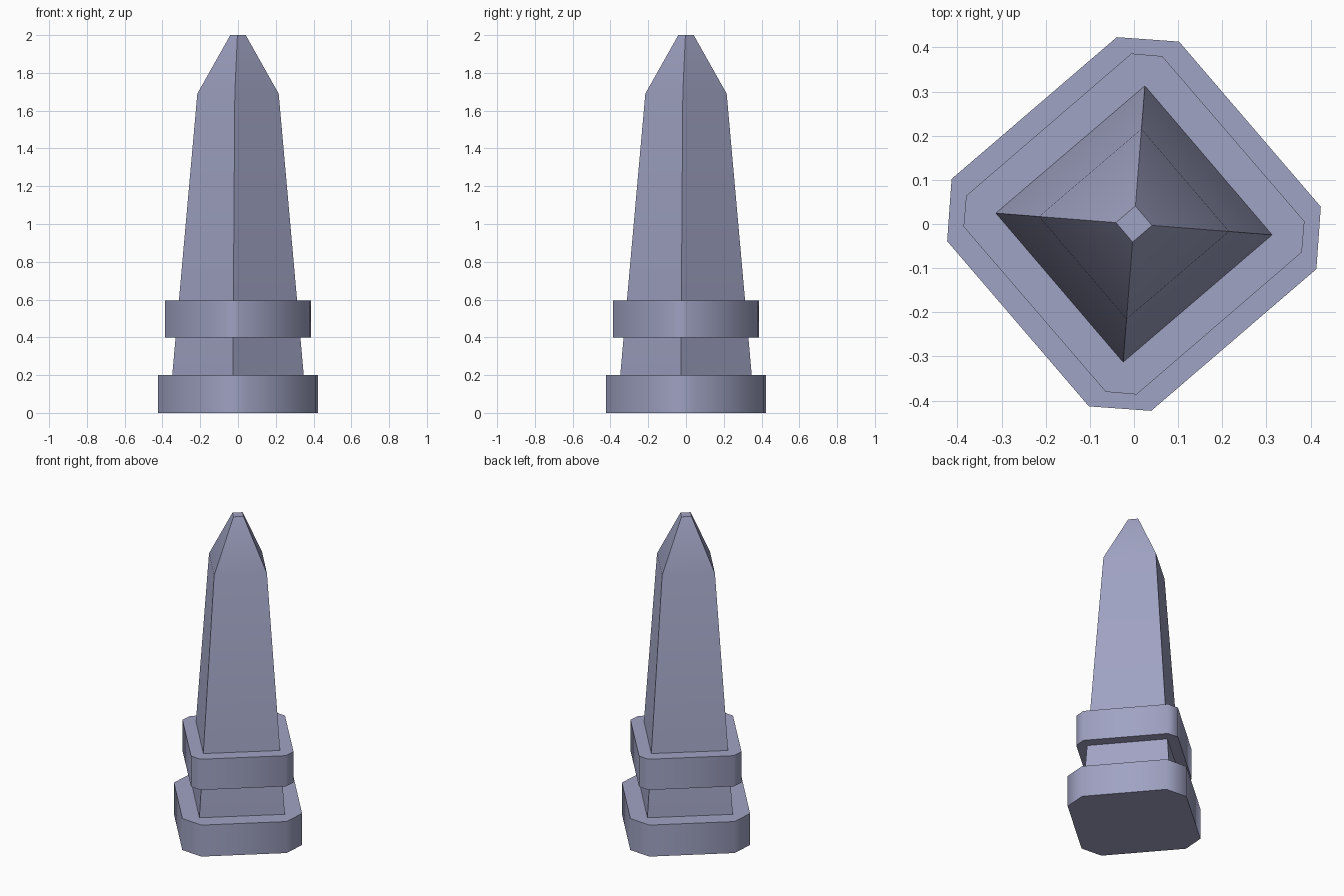
import bpy, bmesh, math

if "Cube" in bpy.data.objects:
    bpy.data.objects.remove(bpy.data.objects["Cube"])

stone = bpy.data.materials.new("blue_grey_stone")
stone.diffuse_color = (0.352, 0.366, 0.546, 1)
stone.use_nodes = True
stone.node_tree.nodes["Principled BSDF"].inputs["Base Color"].default_value = stone.diffuse_color


def stack(name, rings):
    """Solid made by joining horizontal rings of (x, y, z) points, capped at both ends."""
    bm = bmesh.new()
    loops = [[bm.verts.new(p) for p in ring] for ring in rings]
    n = len(loops[0])
    for low, high in zip(loops, loops[1:]):
        for i in range(n):
            j = (i + 1) % n
            bm.faces.new((low[i], low[j], high[j], high[i]))
    bm.faces.new(loops[0][::-1])
    bm.faces.new(loops[-1])
    bmesh.ops.recalc_face_normals(bm, faces=bm.faces)
    mesh = bpy.data.meshes.new(name)
    bm.to_mesh(mesh)
    bm.free()
    mesh.materials.append(stone)
    obj = bpy.data.objects.new(name, mesh)
    bpy.context.collection.objects.link(obj)
    bpy.context.view_layer.objects.active = obj
    obj.select_set(True)
    bpy.ops.object.shade_smooth_by_angle(angle=math.radians(50))
    obj.select_set(False)
    return obj


def four_fold(points, z):
    """Repeat corner points by quarter turns around the z axis."""
    ring = []
    for k in range(4):
        c, s = round(math.cos(k * math.pi / 2)), round(math.sin(k * math.pi / 2))
        ring += [(c * x - s * y, s * x + c * y, z) for x, y in points]
    return ring


# Tapered obelisk shaft with a steeper blunt tip, turned slightly off the diagonal
shaft_profile = [(0.367, 0.0), (0.216, 1.69), (0.041, 2.0)]
turn = math.radians(4.5)
stack("shaft", [four_fold([(r * math.sin(turn), r * math.cos(turn))], z)
                for r, z in shaft_profile])

# Chamfered square base and collar
for name, corner, z0, z1 in (
        ("base", [(0.102, 0.413), (-0.039, 0.423)], 0.0, 0.2),
        ("collar", [(0.064, 0.380), (-0.006, 0.386)], 0.4, 0.595)):
    stack(name, [four_fold(corner, z0), four_fold(corner, z1)])
